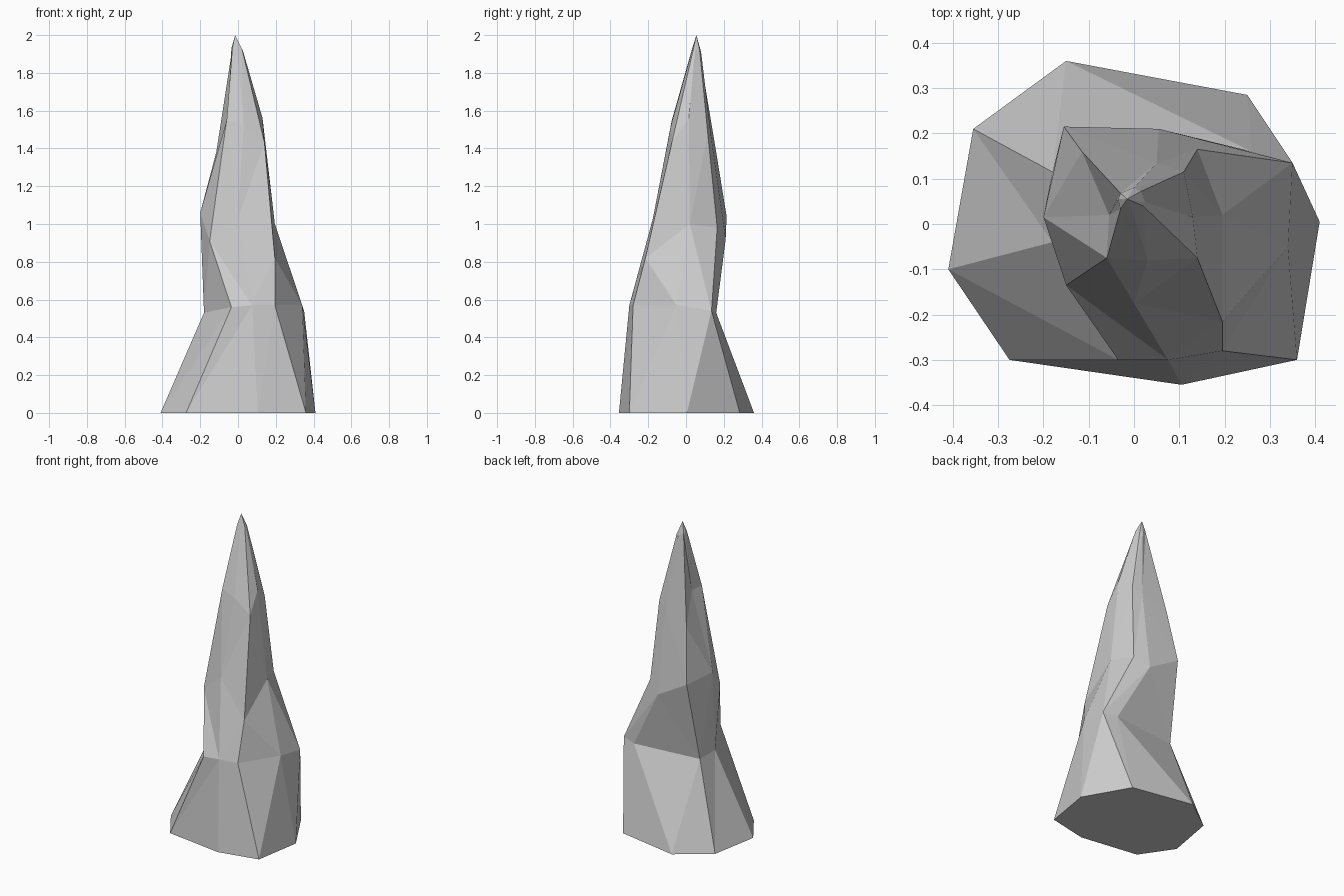
import bpy, bmesh

# Eight-sided cross-sections, bottom to top, each starting front-left and going anticlockwise
base = [(-.275, -.30, 0), (.105, -.355, 0), (.36, -.30, 0), (.41, .005, 0),
        (.25, .285, 0), (-.15, .36, 0), (-.355, .21, 0), (-.41, -.10, 0)]
shoulder = [(-.035, -.30, .56), (.075, -.30, .57), (.195, -.28, .57), (.34, -.05, .57),
            (.35, .135, .54), (.26, .16, .53), (-.18, .115, .53), (-.18, -.04, .53)]
waist = [(-.15, -.135, .91), (0, -.175, 1.03), (.195, -.215, .82), (.195, .02, 1.0),
         (.14, .165, .98), (.055, .21, .92), (-.155, .215, 1.04), (-.2, .015, 1.06)]
neck = [(-.06, -.075, 1.55), (.03, -.08, 1.52), (.14, -.075, 1.43), (.13, .015, 1.56),
        (.11, .115, 1.48), (.05, .135, 1.45), (-.115, .16, 1.38), (-.055, .02, 1.55)]
tip = [(-.03, .033, 1.93), (-.005, .035, 1.93), (.02, .04, 1.93), (.025, .048, 1.92),
       (.015, .072, 1.92), (0, .08, 1.91), (-.03, .068, 1.93), (-.035, .055, 1.93)]
# How each band's quads split: 0 = rising diagonal, 1 = falling, s = shorter one
splits = ["00000000", "10110100", "ssssssss", "ssssssss"]

bm = bmesh.new()
rings = [[bm.verts.new(p) for p in ring] for ring in (base, shoulder, waist, neck, tip)]
apex = bm.verts.new((-.015, .055, 2))

# Rock walls
for low, high, split in zip(rings, rings[1:], splits):
    for i in range(8):
        j = (i + 1) % 8
        a, b, c, d = low[i], low[j], high[j], high[i]
        rising = split[i] == "0" or (split[i] == "s" and (a.co - c.co).length < (b.co - d.co).length)
        for tri in ([(a, b, c), (a, c, d)] if rising else [(a, b, d), (b, c, d)]):
            bm.faces.new(tri)

# Point and underside
for i in range(8):
    bm.faces.new((rings[-1][i], rings[-1][(i + 1) % 8], apex))
bm.faces.new(rings[0][::-1])

mesh = bpy.data.meshes.new("stalagmite")
bm.to_mesh(mesh)
bm.free()
bpy.context.collection.objects.link(bpy.data.objects.new("stalagmite", mesh))
